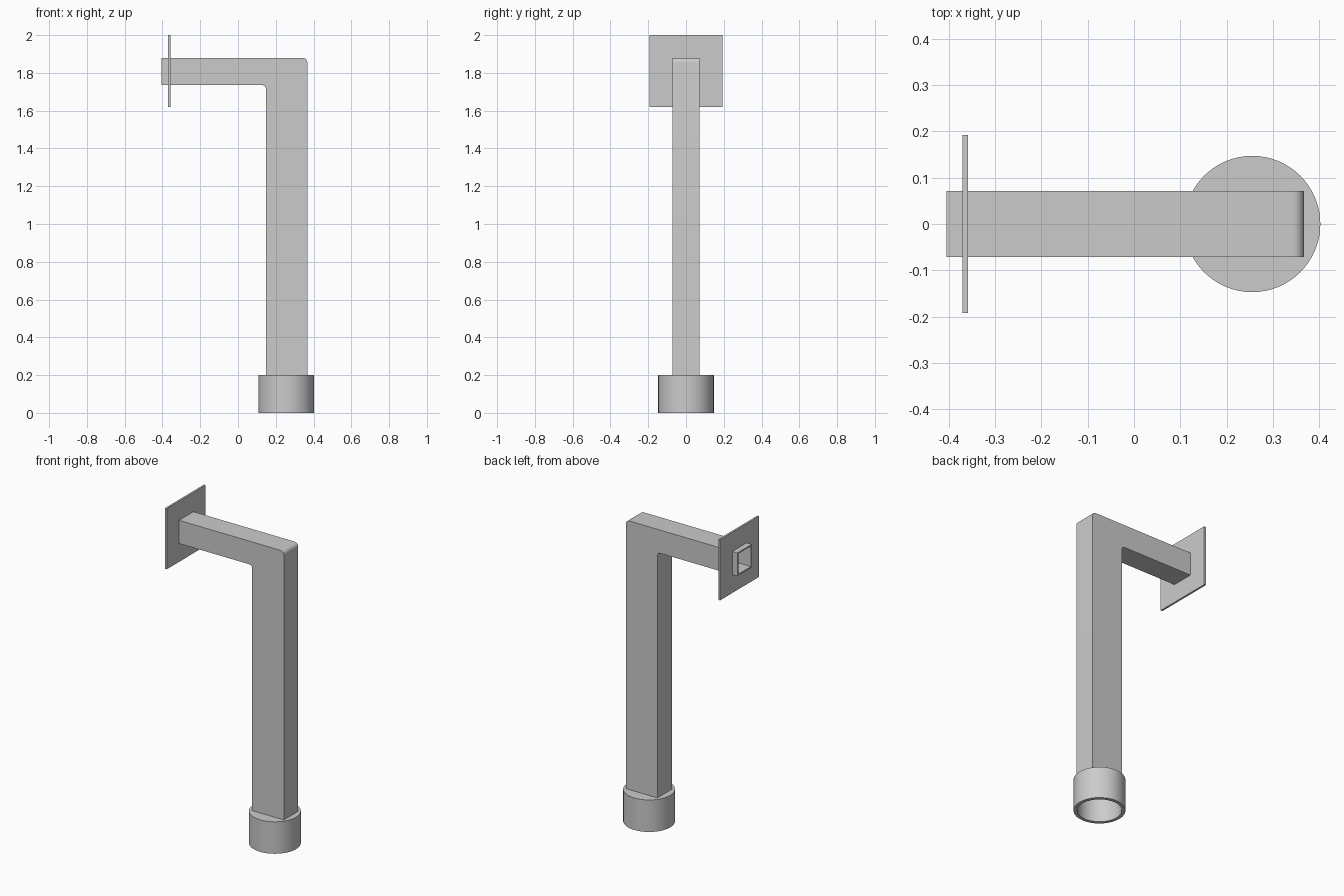
import bpy, bmesh, math
from mathutils import Vector

cube = bpy.data.objects.get("Cube")
if cube:
    bpy.data.objects.remove(cube, do_unlink=True)

grey = bpy.data.materials.new("light grey metal")
grey.use_nodes = True
colour = (0.6, 0.6, 0.6, 1)
grey.diffuse_color = colour
grey.node_tree.nodes["Principled BSDF"].inputs["Base Color"].default_value = colour

# Shared dimensions
WALL = 0.009
HALF_Y = 0.071
X_END, X_IN, X_OUT = -0.405, 0.148, 0.367
Z_LOW, Z_ARM, Z_TOP = 0.18, 1.735, 1.88
ARM_MID = (Z_ARM + Z_TOP) / 2
LEG_MID = (X_IN + X_OUT) / 2


def make_object(name, bm):
    bmesh.ops.recalc_face_normals(bm, faces=bm.faces)
    mesh = bpy.data.meshes.new(name)
    bm.to_mesh(mesh)
    bm.free()
    mesh.materials.append(grey)
    obj = bpy.data.objects.new(name, mesh)
    bpy.context.collection.objects.link(obj)
    return obj


def box(name, centre, size):
    bm = bmesh.new()
    bmesh.ops.create_cube(bm, size=1)
    bmesh.ops.scale(bm, vec=size, verts=bm.verts)
    bmesh.ops.translate(bm, vec=centre, verts=bm.verts)
    return make_object(name, bm)


def activate(obj):
    bpy.ops.object.select_all(action="DESELECT")
    obj.select_set(True)
    bpy.context.view_layer.objects.active = obj


def cut(obj, cutter):
    cutter.hide_render = True
    mod = obj.modifiers.new("opening", "BOOLEAN")
    mod.operation = "DIFFERENCE"
    mod.solver = "EXACT"
    mod.object = cutter
    activate(obj)
    bpy.ops.object.modifier_apply(modifier=mod.name)
    bpy.data.objects.remove(cutter, do_unlink=True)


def smooth(obj):
    activate(obj)
    bpy.ops.object.shade_smooth_by_angle(angle=math.radians(35))


def arc(cx, cz, radius, start, end, steps=6):
    angles = [math.radians(start + (end - start) * i / steps) for i in range(steps + 1)]
    return [(cx + radius * math.cos(a), cz + radius * math.sin(a)) for a in angles]


# Bent rectangular tube: an L profile pulled across y, open at both ends
R_OUT, R_IN = 0.025, 0.02
profile = [(X_END, Z_TOP), (X_END, Z_ARM)]
profile += arc(X_IN - R_IN, Z_ARM - R_IN, R_IN, 90, 0)
profile += [(X_IN, Z_LOW), (X_OUT, Z_LOW)]
profile += arc(X_OUT - R_OUT, Z_TOP - R_OUT, R_OUT, 0, 90)
bm = bmesh.new()
side = bm.faces.new([bm.verts.new((x, -HALF_Y, z)) for x, z in profile])
pulled = bmesh.ops.extrude_face_region(bm, geom=[side], use_keep_orig=True)
moved = [v for v in pulled["geom"] if isinstance(v, bmesh.types.BMVert)]
bmesh.ops.translate(bm, vec=Vector((0, 2 * HALF_Y, 0)), verts=moved)
bmesh.ops.recalc_face_normals(bm, faces=bm.faces)
ends = [f for f in bm.faces
        if all(abs(v.co.x - X_END) < 1e-5 for v in f.verts)
        or all(abs(v.co.z - Z_LOW) < 1e-5 for v in f.verts)]
bmesh.ops.delete(bm, geom=ends, context="FACES")
tube = make_object("bent_tube", bm)
shell = tube.modifiers.new("wall", "SOLIDIFY")
shell.thickness = WALL
shell.offset = -1
shell.use_even_offset = True
activate(tube)
bpy.ops.object.modifier_apply(modifier=shell.name)
smooth(tube)

# Square wall plate with an opening for the tube
plate = box("wall_plate", (-0.364, 0, 1.81), (0.012, 0.384, 0.38))
cut(plate, box("plate_cutter", (-0.364, 0, ARM_MID),
               (0.1, 2 * HALF_Y - WALL, Z_TOP - Z_ARM - WALL)))

# Round collar: a turned cup, open below, with a rectangular hole on top
SEGMENTS = 64
RADIUS, BORE, HEIGHT = 0.147, 0.126, 0.2
bm = bmesh.new()
rings = []
for radius, z in ((RADIUS, HEIGHT), (RADIUS, 0), (BORE, 0), (BORE, Z_LOW)):
    rings.append([bm.verts.new((0.255 + radius * math.cos(math.tau * i / SEGMENTS),
                                radius * math.sin(math.tau * i / SEGMENTS), z))
                  for i in range(SEGMENTS)])
for a, b in zip(rings, rings[1:]):
    for i in range(SEGMENTS):
        j = (i + 1) % SEGMENTS
        bm.faces.new((a[i], b[i], b[j], a[j]))
bm.faces.new(rings[0])
bm.faces.new(rings[-1])
collar = make_object("round_collar", bm)
cut(collar, box("collar_cutter", (LEG_MID, 0, HEIGHT),
                (X_OUT - X_IN - WALL, 2 * HALF_Y - WALL, 0.1)))
smooth(collar)
